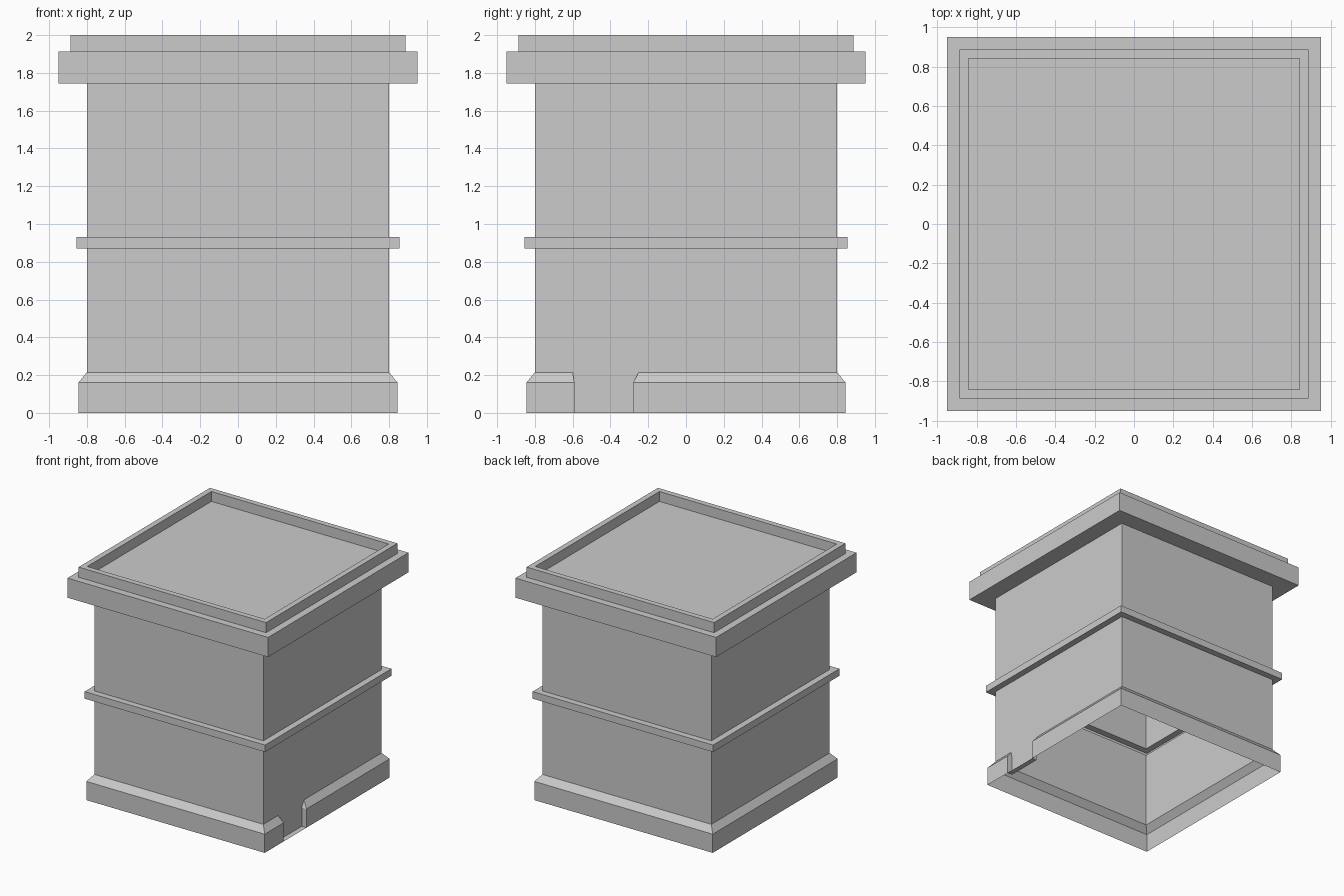
import bpy, bmesh

if "Cube" in bpy.data.objects:
    bpy.data.objects.remove(bpy.data.objects["Cube"])


def make_shell(name, loops, cap=False, extra=()):
    """Skin a stack of counter-clockwise loops, bottom to top, into a single sheet."""
    bm = bmesh.new()
    rows = [[bm.verts.new(p) for p in loop] for loop in loops]
    for low, high in zip(rows, rows[1:]):
        n = len(low)
        for i in range(n):
            j = (i + 1) % n
            bm.faces.new((low[i], low[j], high[j], high[i]))
    if cap:
        bm.faces.new(rows[-1])
    for quad in extra:
        bm.faces.new([bm.verts.new(p) for p in quad])
    bmesh.ops.remove_doubles(bm, verts=bm.verts, dist=0.0005)
    mesh = bpy.data.meshes.new(name)
    bm.to_mesh(mesh)
    bm.free()
    obj = bpy.data.objects.new(name, mesh)
    bpy.context.collection.objects.link(obj)
    return obj


def square(r, z):
    return [(-r, -r, z), (r, -r, z), (r, r, z), (-r, r, z)]


WALL = 0.80
PLINTH = 0.845


def notched(r, y0, y1, z):
    """Square footprint with the doorway recess in the right side."""
    return [(-r, -r, z), (r, -r, z), (r, y0, z), (WALL, y0, z),
            (WALL, y1, z), (r, y1, z), (r, r, z), (-r, r, z)]


# plinth with sloped top, doorway gap and its thin sill
sill = [(WALL, -0.59, 0), (WALL, -0.28, 0), (PLINTH, -0.28, 0), (PLINTH, -0.59, 0)]
make_shell("plinth", [
    notched(PLINTH, -0.59, -0.28, 0),
    notched(PLINTH, -0.59, -0.28, 0.16),
    notched(WALL, -0.60, -0.25, 0.215),
], extra=[sill])

# walls with the projecting band, hollow inside
make_shell("walls", [square(r, z) for r, z in (
    (WALL, 0.215), (WALL, 0.87), (0.855, 0.87),
    (0.855, 0.93), (WALL, 0.93), (WALL, 1.745))])

# cornice, parapet and sunken roof
make_shell("roof", [square(r, z) for r, z in (
    (WALL, 1.745), (0.95, 1.745), (0.95, 1.913), (0.888, 1.913),
    (0.888, 2.0), (0.84, 2.0), (0.84, 1.915))], cap=True)
